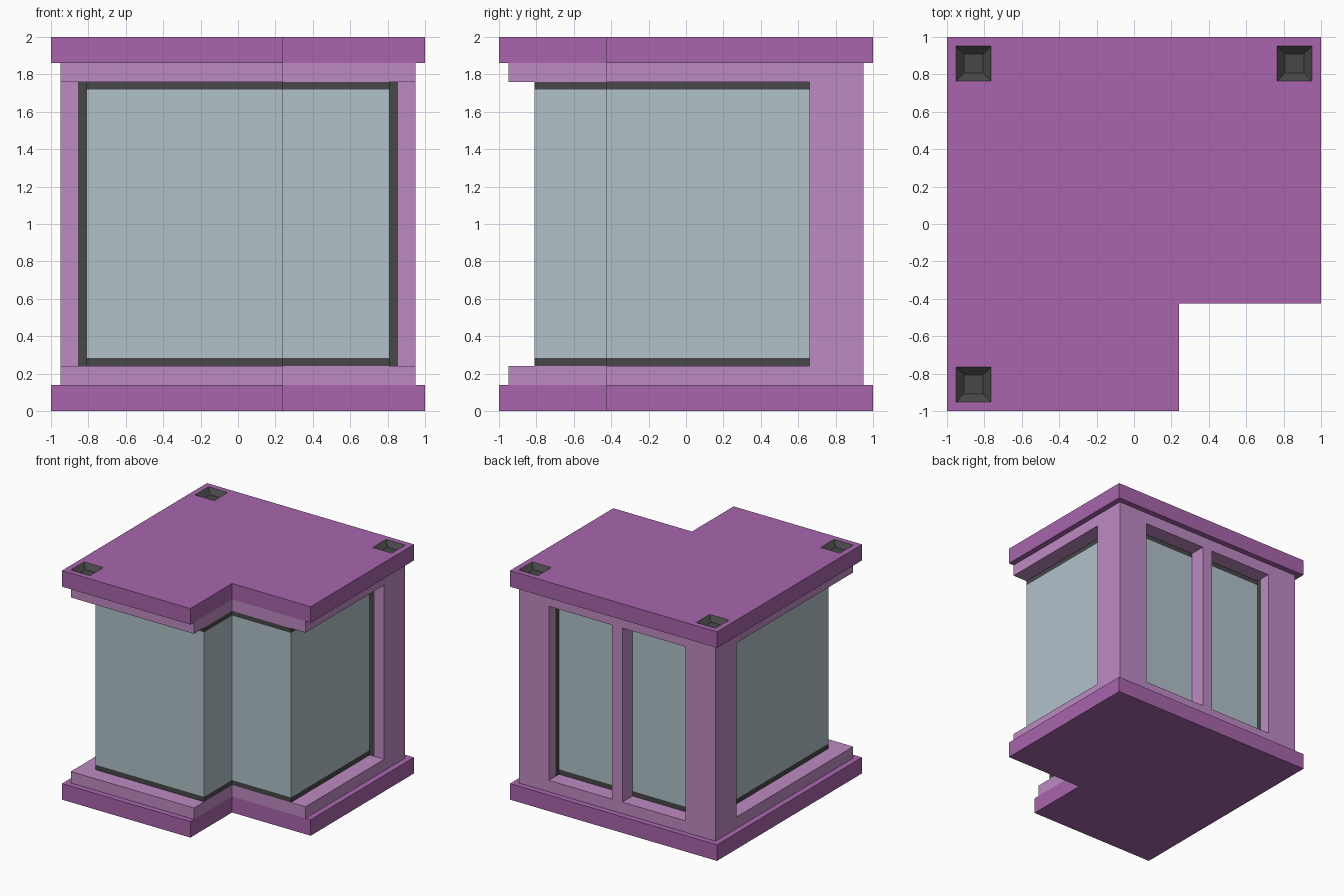
import bpy, bmesh

if "Cube" in bpy.data.objects:
    bpy.data.objects.remove(bpy.data.objects["Cube"])


def material(name, rgb):
    lin = [((c / 255 + 0.055) / 1.055) ** 2.4 for c in rgb]
    m = bpy.data.materials.new(name)
    m.diffuse_color = (*lin, 1)
    m.use_nodes = True
    m.node_tree.nodes["Principled BSDF"].inputs["Base Color"].default_value = m.diffuse_color
    return m


PURPLE = material("purple", (168, 101, 172))
LILAC = material("light purple", (190, 138, 195))
GLASS = material("pale blue glass", (177, 194, 202))
DARK = material("dark grey", (71, 71, 71))


def prism(name, outline, z0, z1, mat, pocket=None):
    """Extrude a 2D outline from z0 to z1; pocket=(inset, depth) sinks the top."""
    bm = bmesh.new()
    bottom = bm.faces.new([bm.verts.new((x, y, z0)) for x, y in outline])
    ext = bmesh.ops.extrude_face_region(bm, geom=[bottom], use_keep_orig=True)
    for v in ext["geom"]:
        if isinstance(v, bmesh.types.BMVert):
            v.co.z = z1
    bmesh.ops.recalc_face_normals(bm, faces=bm.faces)
    if pocket:
        top = [f for f in bm.faces if f.normal.z > 0.9]
        bmesh.ops.inset_region(bm, faces=top, thickness=pocket[0], use_even_offset=True)
        for v in top[0].verts:
            v.co.z -= pocket[1]
    mesh = bpy.data.meshes.new(name)
    bm.to_mesh(mesh)
    bm.free()
    mesh.materials.append(mat)
    ob = bpy.data.objects.new(name, mesh)
    bpy.context.collection.objects.link(ob)
    return ob


def rect(x0, x1, y0, y1):
    return [(x0, y0), (x1, y0), (x1, y1), (x0, y1)]


NX, NY = 0.24, -0.425   # inner corner of the front right notch


def floor_plan(r):
    return [(-r, -r), (NX, -r), (NX, NY), (r, NY), (r, r), (-r, r)]


# Slabs and the stepped sills / lintels
prism("base_slab", floor_plan(1.0), 0, 0.14, PURPLE)
roof = prism("roof_slab", floor_plan(1.0), 1.86, 2.0, PURPLE)
prism("sill", floor_plan(0.95), 0.14, 0.24, LILAC)
prism("lintel", floor_plan(0.95), 1.76, 1.86, LILAC)

# Glazed body with dark seals above and below
prism("lower_seal", floor_plan(0.81), 0.24, 0.283, DARK)
prism("glass_body", floor_plan(0.81), 0.283, 1.72, GLASS)
prism("upper_seal", floor_plan(0.81), 1.72, 1.76, DARK)


def corner(s, inner, outer, start=0.66):
    """L-shaped corner outline at the back, on side s."""
    pts = [(start, inner), (inner, inner), (inner, start),
           (outer, start), (outer, outer), (start, outer)]
    return [(s * x, y) for x, y in pts]


# Back corner posts with dark seals behind, and the back mullion
for s, side in ((-1, "left"), (1, "right")):
    prism(f"{side}_corner_post", corner(s, 0.855, 0.95), 0.24, 1.76, LILAC)
    prism(f"{side}_post_seal", corner(s, 0.81, 0.855), 0.24, 1.76, DARK)
prism("back_mullion", rect(-0.05, 0.05, 0.81, 0.95), 0.24, 1.76, LILAC)

# Square sockets let into the roof corners
for i, (cx, cy) in enumerate(((-1, -1), (-1, 1), (1, 1))):
    cx, cy, h = cx * 0.858, cy * 0.858, 0.093
    sq = rect(cx - h, cx + h, cy - h, cy + h)
    cutter = prism(f"socket_cutter_{i}", sq, 1.94, 2.1, PURPLE)
    cutter.hide_render = True
    mod = roof.modifiers.new("socket_hole", "BOOLEAN")
    mod.operation, mod.object, mod.solver = "DIFFERENCE", cutter, "EXACT"
    prism(f"roof_socket_{i}", sq, 1.94, 2.0, DARK, pocket=(0.043, 0.04))

# Apply the holes and drop the cutters
dg = bpy.context.evaluated_depsgraph_get()
cut = bpy.data.meshes.new_from_object(roof.evaluated_get(dg))
roof.modifiers.clear()
roof.data = cut
for ob in [o for o in bpy.data.objects if o.name.startswith("socket_cutter")]:
    bpy.data.objects.remove(ob)
